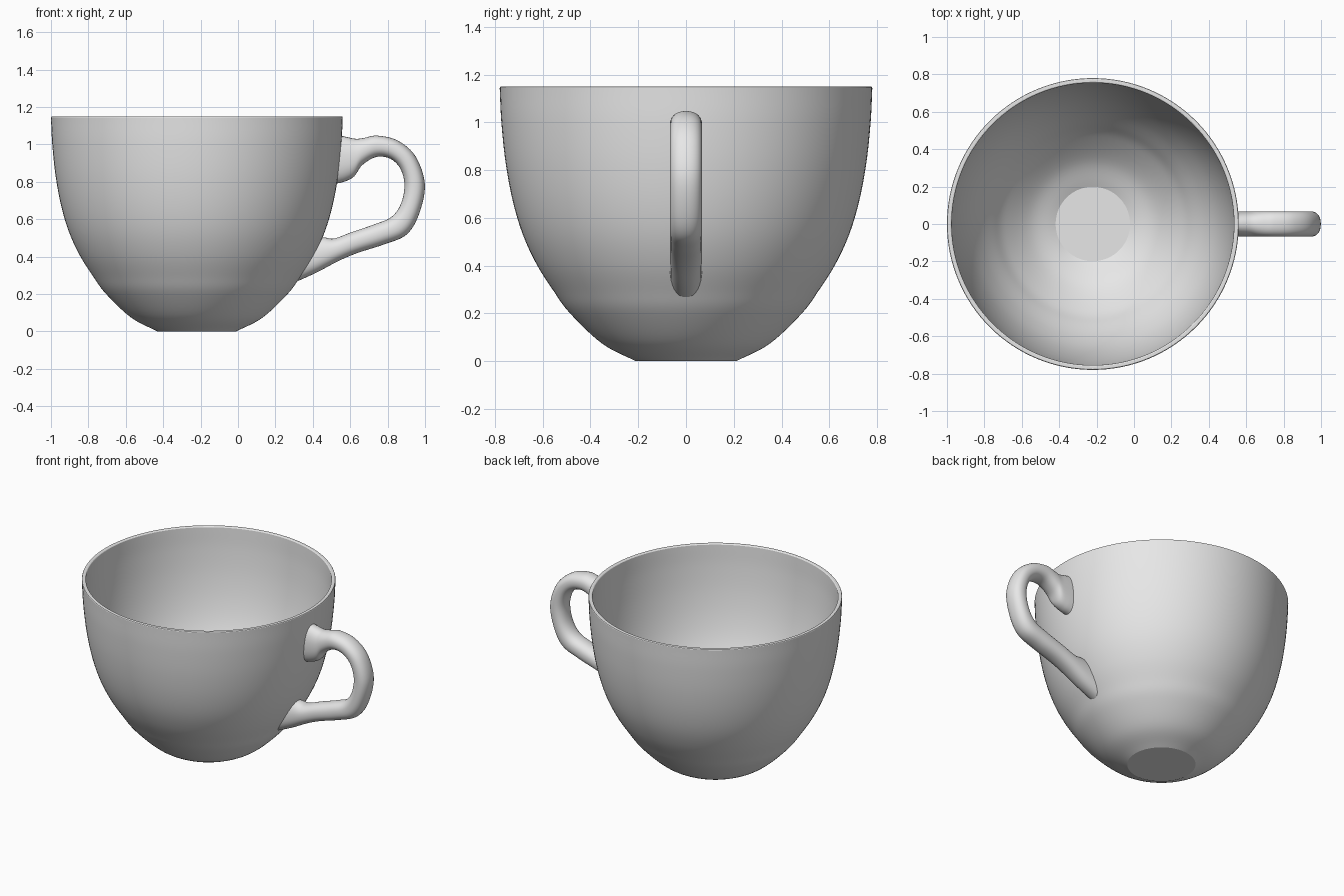
import bpy, bmesh, math
from mathutils import Vector

if "Cube" in bpy.data.objects:
    bpy.data.objects.remove(bpy.data.objects["Cube"], do_unlink=True)

CUP_X = -0.22      # axis of the bowl
WALL = 0.025       # wall thickness

glaze = bpy.data.materials.new("grey glaze")
glaze.use_nodes = True
glaze.diffuse_color = (0.8, 0.8, 0.8, 1)
glaze.node_tree.nodes["Principled BSDF"].inputs["Base Color"].default_value = (0.8, 0.8, 0.8, 1)


def spline(points, steps):
    """Smooth curve through the points (Catmull-Rom)."""
    pts = [Vector(p) for p in points]
    pts = [pts[0] * 2 - pts[1]] + pts + [pts[-1] * 2 - pts[-2]]
    out = []
    for a, b, c, d in zip(pts, pts[1:], pts[2:], pts[3:]):
        for i in range(steps):
            t = i / steps
            out.append(0.5 * (2 * b + (c - a) * t + (2 * a - 5 * b + 4 * c - d) * t * t
                              + (3 * b - a - 3 * c + d) * t ** 3))
    return out + [pts[-2]]


def loft(name, rings, angle):
    """Skin closed rings of equal length and cap both ends."""
    bm = bmesh.new()
    loops = [[bm.verts.new(p) for p in ring] for ring in rings]
    n = len(loops[0])
    for low, high in zip(loops, loops[1:]):
        for i in range(n):
            j = (i + 1) % n
            bm.faces.new((low[i], low[j], high[j], high[i]))
    bm.faces.new(loops[0])
    bm.faces.new(loops[-1])
    bmesh.ops.recalc_face_normals(bm, faces=bm.faces)
    mesh = bpy.data.meshes.new(name)
    bm.to_mesh(mesh)
    bm.free()
    mesh.materials.append(glaze)
    obj = bpy.data.objects.new(name, mesh)
    bpy.context.collection.objects.link(obj)
    bpy.ops.object.select_all(action="DESELECT")
    obj.select_set(True)
    bpy.context.view_layer.objects.active = obj
    bpy.ops.object.shade_smooth_by_angle(angle=math.radians(angle))
    return obj


def turn(radius, z, sides=128):
    angles = [math.tau * i / sides for i in range(sides)]
    return [(CUP_X + radius * math.cos(a), radius * math.sin(a), z) for a in angles]


# Bowl: outer wall, rounded rim, then the same curve offset inwards
outer = spline([(0.21, 0), (0.35, 0.073), (0.485, 0.2), (0.555, 0.295), (0.625, 0.405),
                (0.683, 0.53), (0.725, 0.67), (0.755, 0.83), (0.773, 1.0), (0.78, 1.144)], 6)
inner = []
for i, p in enumerate(outer):
    along = (outer[min(i + 1, len(outer) - 1)] - outer[max(i - 1, 0)]).normalized()
    inner.append(p + WALL * Vector((-along.y, along.x)))
rim = [(0.778, 1.148), (0.774, 1.15), (0.761, 1.15), (0.757, 1.148)]
profile = [tuple(p) for p in outer] + rim + [tuple(p) for p in reversed(inner)]
loft("cup_bowl", [turn(r, z) for r, z in profile], 20)

# Handle: each entry is the outer x, z and the inner x, z of one cross-section
sections = [
    (0.548, 1.047, 0.526, 0.79), (0.58, 1.04, 0.575, 0.803), (0.63, 1.03, 0.622, 0.83),
    (0.675, 1.035, 0.665, 0.89), (0.745, 1.047, 0.74, 0.933), (0.855, 1.02, 0.815, 0.923),
    (0.95, 0.935, 0.868, 0.87), (0.999, 0.785, 0.89, 0.785), (0.967, 0.625, 0.872, 0.685),
    (0.9, 0.517, 0.82, 0.612), (0.78, 0.465, 0.73, 0.573), (0.64, 0.42, 0.6, 0.528),
    (0.54, 0.378, 0.515, 0.497), (0.42, 0.315, 0.468, 0.502), (0.31, 0.265, 0.438, 0.505)]


def handle_ring(s, sides=32, half_width=0.067):
    """Softly squared oval spanning the outer and inner edges."""
    a, b = Vector((s[0], 0, s[1])), Vector((s[2], 0, s[3]))
    ring = []
    for i in range(sides):
        t = math.tau * i / sides
        c, w = (math.copysign(abs(f(t)) ** 0.88, f(t)) for f in (math.cos, math.sin))
        ring.append((a + b) / 2 + (a - b) / 2 * c + Vector((0, half_width * w, 0)))
    return ring


loft("cup_handle", [handle_ring(s) for s in spline(sections, 6)], 40)
